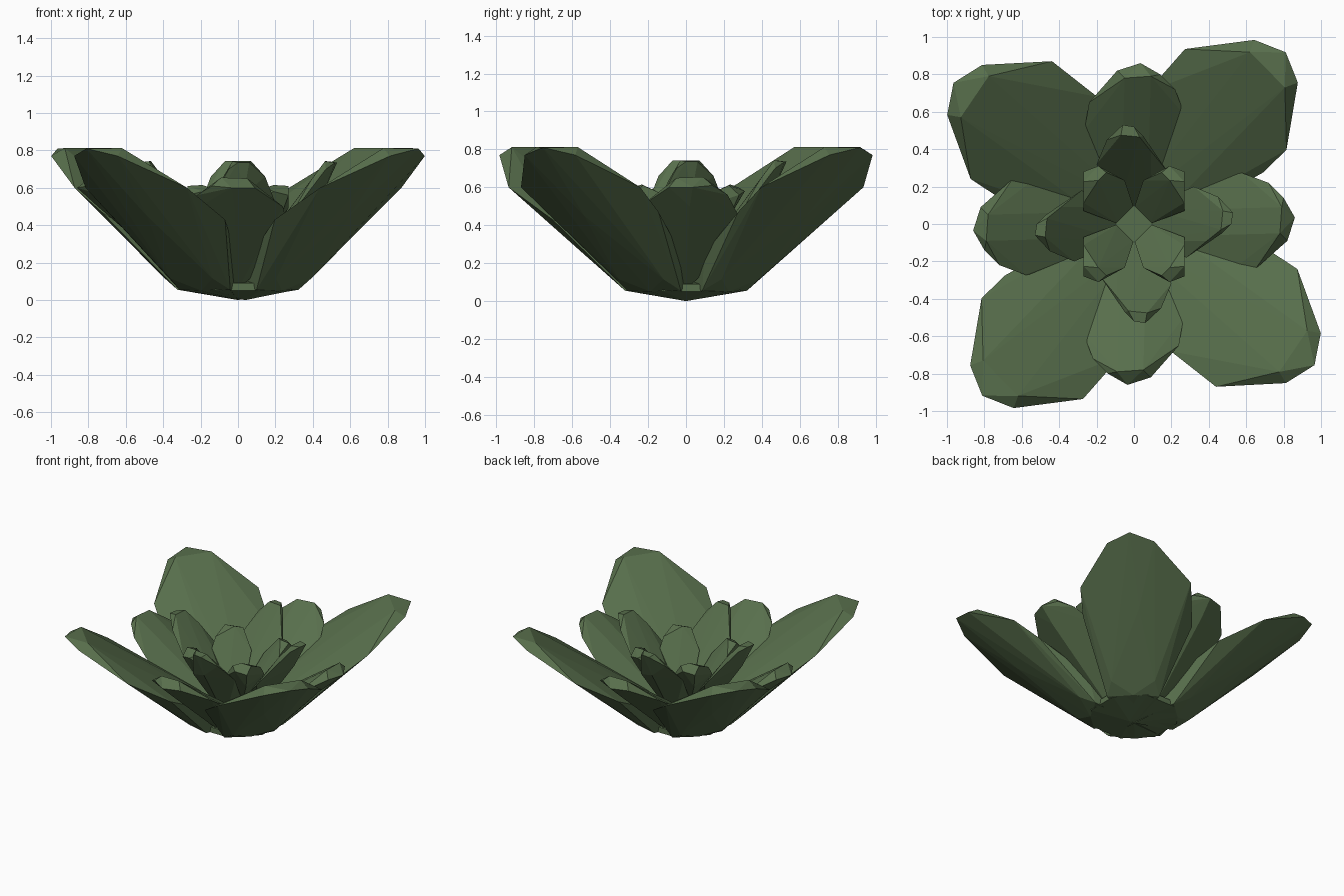
import bpy, bmesh, math
from mathutils import Matrix, Vector

green = bpy.data.materials.new("leaf_green")
green.diffuse_color = (0.097, 0.158, 0.072, 1)


def hull(name, points, angle=0.0, mirror=False):
    """Faceted solid around points given as (outward, sideways, up), turned to an angle."""
    bm = bmesh.new()
    turn = Matrix.Rotation(math.radians(angle), 3, 'Z')
    for u, v, z in points:
        bm.verts.new(turn @ Vector((u, -v if mirror else v, z)))
    bmesh.ops.convex_hull(bm, input=bm.verts[:])
    loose = [v for v in bm.verts if not v.link_faces]
    bmesh.ops.delete(bm, geom=loose, context='VERTS')
    bmesh.ops.recalc_face_normals(bm, faces=bm.faces[:])
    me = bpy.data.meshes.new(name)
    bm.to_mesh(me)
    bm.free()
    me.materials.append(green)
    ob = bpy.data.objects.new(name, me)
    bpy.context.collection.objects.link(ob)


def ring(name, points, first, second, mirror=True):
    """Four leaves: two opposite pairs, the second pair optionally mirrored."""
    for i, (a, m) in enumerate([(first, False), (second, mirror),
                                (first + 180, False), (second + 180, mirror)]):
        hull(f"{name}_{i + 1}", points, a, m)


# large spreading leaves
outer = [
    (1.225, -0.01, 0.81), (1.165, 0.16, 0.77), (1.145, -0.165, 0.77),  # tip
    (1.10, 0.135, 0.812), (1.08, -0.13, 0.812),                        # upper rim
    (0.885, 0.408, 0.60), (0.834, -0.355, 0.60),                       # widest part
    (0.577, 0.41, 0.43), (0.66, -0.34, 0.47),
    (0.32, 0.22, 0.25), (0.32, -0.22, 0.25),                           # narrow root
    (0.06, 0.08, 0.13), (0.06, -0.08, 0.13),
    (0.27, 0.18, 0.055), (0.27, -0.18, 0.055),                         # underside
    (0.38, 0.15, 0.115), (0.38, -0.15, 0.115), (0.30, 0.0, 0.05),
    (0.80, 0.05, 0.45), (0.0, 0.0, 0.0)]
ring("outer_leaf", outer, 49, 141.5)

# middle leaves
middle = [
    (0.86, 0.035, 0.60), (0.80, 0.14, 0.61), (0.82, -0.09, 0.60),
    (0.79, 0.09, 0.655), (0.78, -0.05, 0.65),
    (0.58, 0.272, 0.46), (0.72, 0.22, 0.56), (0.40, 0.26, 0.31),
    (0.65, -0.24, 0.50), (0.50, -0.265, 0.40), (0.27, -0.215, 0.24),
    (0.05, 0.07, 0.15), (0.05, -0.07, 0.15),
    (0.75, 0.02, 0.50), (0.30, 0.06, 0.14), (0.30, -0.06, 0.14), (0.24, 0.0, 0.06)]
ring("middle_leaf", middle, 0, 90)

# upright inner leaves
inner = [
    (0.53, 0.06, 0.735), (0.52, 0.0, 0.735), (0.475, 0.07, 0.742), (0.465, -0.03, 0.742),
    (0.45, 0.145, 0.66), (0.47, -0.05, 0.70), (0.32, 0.20, 0.52), (0.39, -0.09, 0.64),
    (0.28, -0.18, 0.45), (0.06, 0.09, 0.20), (0.06, -0.09, 0.20),
    (0.45, 0.03, 0.56), (0.15, 0.0, 0.12)]
ring("inner_leaf", inner, 0, 90, mirror=False)

# small heart leaves
heart = [
    (0.389, 0.007, 0.56), (0.354, 0.085, 0.58), (0.35, -0.03, 0.61), (0.30, 0.03, 0.615),
    (0.24, -0.141, 0.49), (0.27, -0.11, 0.56), (0.20, 0.13, 0.47), (0.30, 0.09, 0.60),
    (0.15, -0.10, 0.36), (0.06, 0.06, 0.28), (0.06, -0.06, 0.28),
    (0.32, 0.0, 0.44), (0.08, 0.0, 0.15)]
ring("heart_leaf", heart, 45, 135)

# core between the heart leaves
hull("core", [(x * r, y * r, z) for x, y in ((1, 0), (0, 1), (-1, 0), (0, -1))
              for r, z in ((0.10, 0.30), (0.05, 0.10))])

# shallow base joining the leaf roots
rim = [(0.31 * math.cos(a), 0.31 * math.sin(a), z)
       for a in (math.radians(22.5 + 45 * i) for i in range(8)) for z in (0.05, 0.09)]
hull("base", rim + [(0.04, 0.0, 0.0), (0.0, 0.0, 0.13)])
